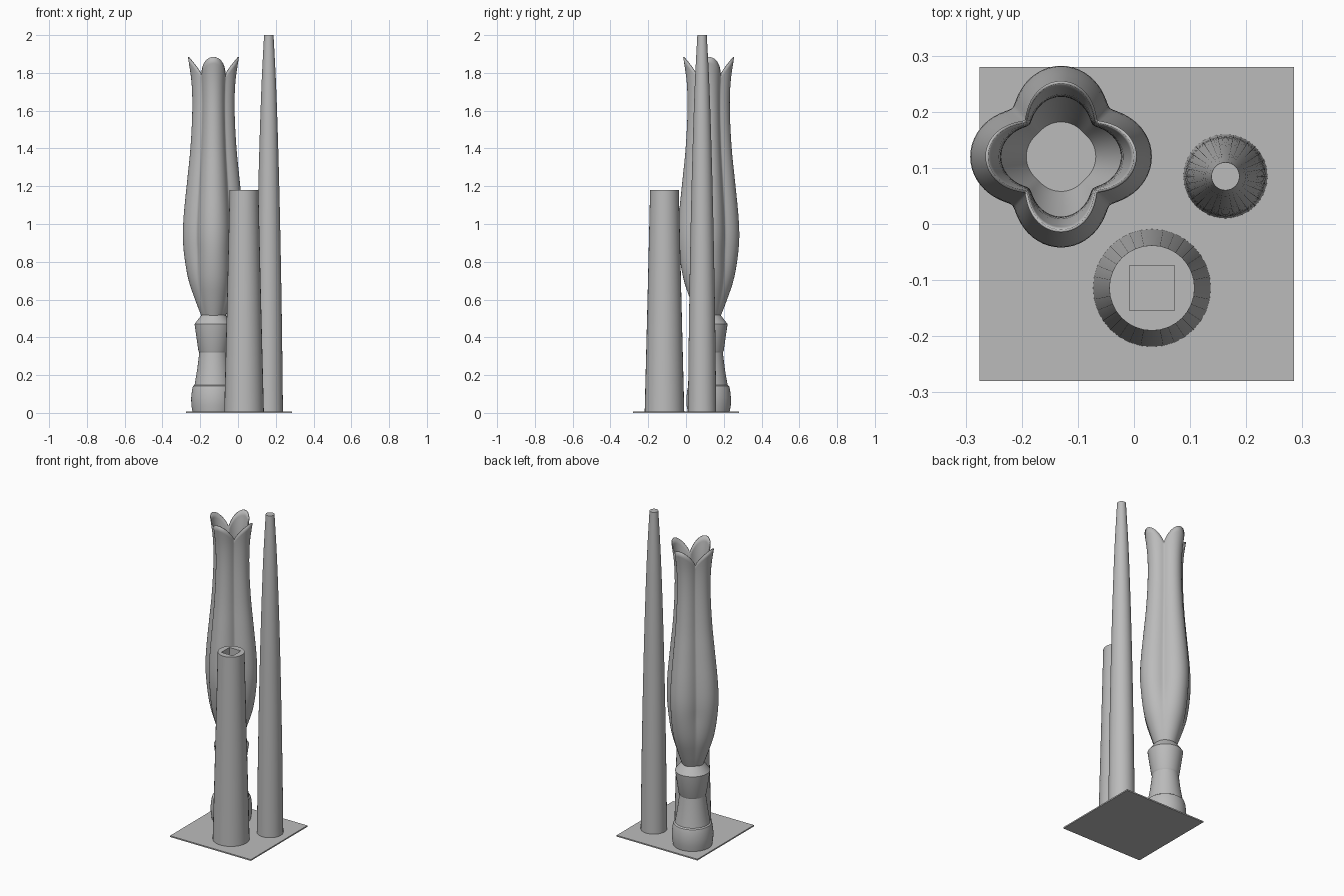
import bpy, bmesh
from math import sin, cos, pi, sqrt

if "Cube" in bpy.data.objects:
    bpy.data.objects.remove(bpy.data.objects["Cube"])

grey = bpy.data.materials.new("plain grey")
grey.use_nodes = True
grey.diffuse_color = (0.5, 0.5, 0.5, 1)
grey.node_tree.nodes["Principled BSDF"].inputs["Base Color"].default_value = (0.5, 0.5, 0.5, 1)


def finish(name, bm, location, angle=0.5):
    bmesh.ops.recalc_face_normals(bm, faces=bm.faces)
    mesh = bpy.data.meshes.new(name)
    bm.to_mesh(mesh)
    bm.free()
    mesh.materials.append(grey)
    obj = bpy.data.objects.new(name, mesh)
    obj.location = location
    bpy.context.collection.objects.link(obj)
    bpy.ops.object.select_all(action='DESELECT')
    bpy.context.view_layer.objects.active = obj
    obj.select_set(True)
    bpy.ops.object.shade_smooth_by_angle(angle=angle)
    return obj


def loft(bm, rings, cap_top=True):
    """Skin a stack of point rings, capping the bottom and optionally the top."""
    loops = [[bm.verts.new(p) for p in ring] for ring in rings]
    n = len(loops[0])
    for a, b in zip(loops, loops[1:]):
        for i in range(n):
            j = (i + 1) % n
            bm.faces.new((a[i], a[j], b[j], b[i]))
    bm.faces.new(loops[0][::-1])
    if cap_top:
        bm.faces.new(loops[-1])
    return loops


def circle(r, z, n):
    return [(r * cos(2 * pi * i / n), r * sin(2 * pi * i / n), z) for i in range(n)]


def turned(name, profile, location, n=32):
    bm = bmesh.new()
    loft(bm, [circle(r, z, n) for r, z in profile])
    return finish(name, bm, location)


def spline(points, z):
    """Smooth radius at height z through (radius, height) points."""
    for i in range(len(points) - 1):
        if z <= points[i + 1][1] or i == len(points) - 2:
            break
    p = [points[max(0, min(len(points) - 1, i + k))] for k in (-1, 0, 1, 2)]
    (r0, z0), (r1, z1), (r2, z2), (r3, z3) = p
    h = z2 - z1
    t = (z - z1) / h
    m1, m2 = (r2 - r0) / (z2 - z0) * h, (r3 - r1) / (z3 - z1) * h
    return ((2*t**3 - 3*t*t + 1) * r1 + (t**3 - 2*t*t + t) * m1
            + (3*t*t - 2*t**3) * r2 + (t**3 - t*t) * m2)


# Thin square base plate
bm = bmesh.new()
bmesh.ops.create_cube(bm, size=1)
bmesh.ops.scale(bm, vec=(0.56, 0.56, 0.008), verts=bm.verts)
finish("base_plate", bm, (0.005, 0, 0.004))

# Tall tapering spire, gently convex
spire = [(0.075, 0), (0.069, 0.5), (0.06, 1), (0.05, 1.4), (0.038, 1.75), (0.025, 2)]
turned("tall_spire", [(spline(spire, z / 10), z / 10) for z in range(21)], (0.163, 0.085, 0))

# Short tapered column with a square socket in its top
column = turned("short_column", [(0.105, 0), (0.09, 0.59), (0.076, 1.18)], (0.032, -0.114, 0))
bm = bmesh.new()
bmesh.ops.create_cube(bm, size=1)
bmesh.ops.scale(bm, vec=(0.08, 0.08, 0.4), verts=bm.verts)
cutter = finish("socket_cutter", bm, (0.032, -0.114, 1.2))
cutter.hide_render = True
cutter.hide_set(True)
cut = column.modifiers.new("socket", 'BOOLEAN')
cut.object = cutter
cut.solver = 'EXACT'

# Turned pedestal under the flower
FLOWER = (-0.13, 0.12, 0)
turned("flower_pedestal", [(0.11, 0), (0.117, 0.04), (0.118, 0.08), (0.113, 0.125), (0.108, 0.142),
                           (0.1, 0.148), (0.086, 0.23), (0.075, 0.32), (0.08, 0.33),
                           (0.1, 0.47), (0.062, 0.52)], FLOWER, 48)

# Four-lobed hollow flower with pointed valleys in its rim
outline = [(0.06, 0.515), (0.092, 0.6), (0.126, 0.7), (0.148, 0.82), (0.157, 0.93), (0.152, 1.05),
           (0.135, 1.22), (0.117, 1.4), (0.107, 1.6), (0.111, 1.75), (0.13, 1.885)]
SIDES, ROWS, BEND = 96, 40, 1.4
rings = []
for k in range(ROWS + 1):
    ring = []
    for i in range(SIDES):
        a = 2 * pi * i / SIDES
        lobe = abs(cos(2 * a))
        z = 0.515 + (1.885 - 0.515) * k / ROWS
        if z > BEND:
            z = BEND + (z - BEND) * (1.79 + 0.095 * lobe - BEND) / (1.885 - BEND)
        valley = 0.75 + 0.2 * max(0, (0.85 - z) / 0.335)
        soft = (sqrt(lobe * lobe + 0.02) - 0.141) / 0.869
        r = spline(outline, z) * (valley + (1 - valley) * soft)
        ring.append((r * cos(a), r * sin(a), z))
    rings.append(ring)
bm = bmesh.new()
loft(bm, rings, cap_top=False)
flower = finish("lobed_flower", bm, FLOWER, 0.7)
wall = flower.modifiers.new("wall", 'SOLIDIFY')
wall.thickness = 0.005
wall.offset = -1
